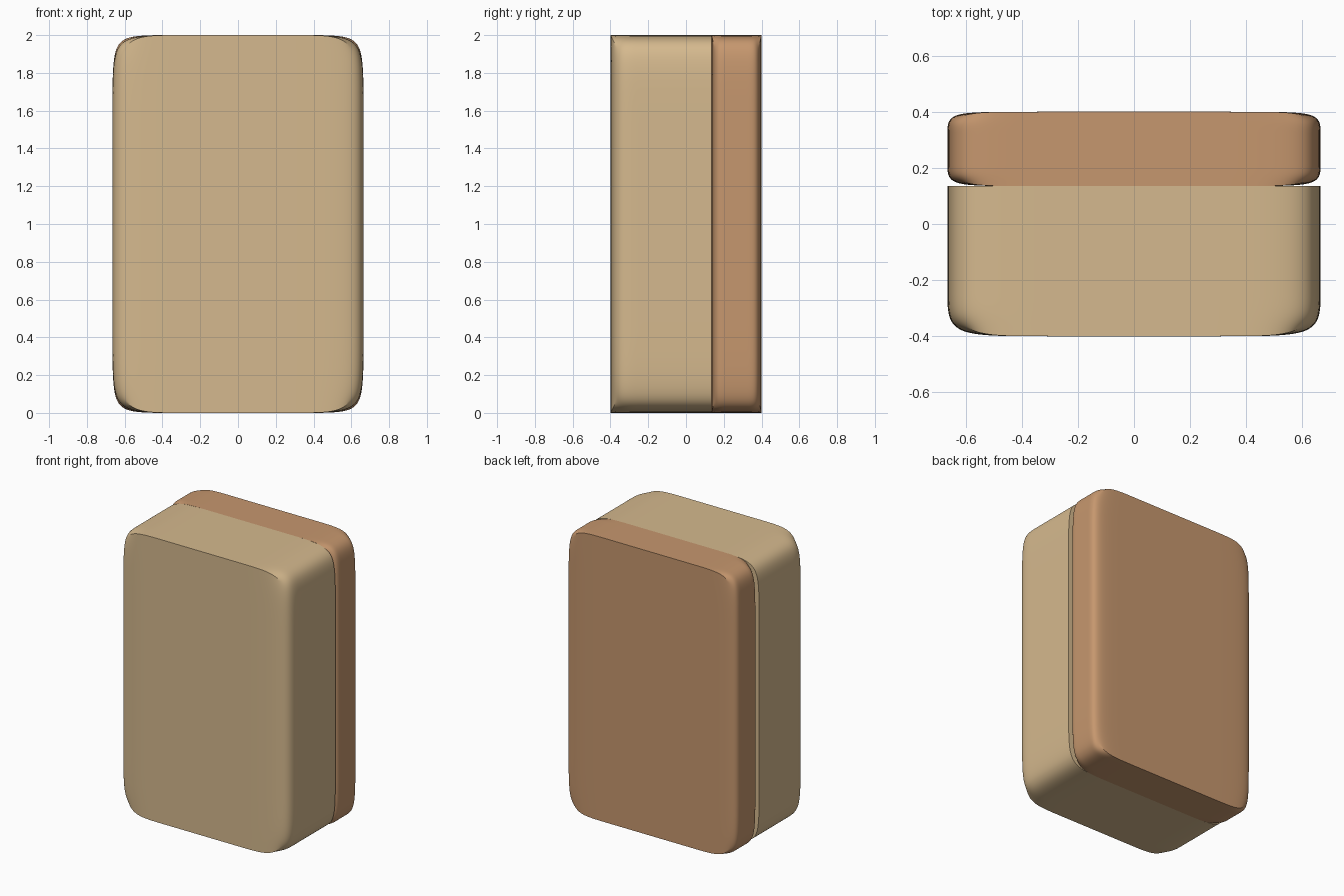
import bpy, bmesh

if "Cube" in bpy.data.objects:
    bpy.data.objects.remove(bpy.data.objects["Cube"])


def srgb(*rgb):
    return [((c / 255 + 0.055) / 1.055) ** 2.4 for c in rgb] + [1.0]


def material(name, rgb):
    m = bpy.data.materials.new(name)
    m.diffuse_color = srgb(*rgb)
    m.use_nodes = True
    m.node_tree.nodes["Principled BSDF"].inputs["Base Color"].default_value = m.diffuse_color
    return m


def slab(name, mat, y0, y1, hx, hy, hz, sharp_back):
    """Box with support loops, creased along x so only the sides round off."""
    xs = [-0.665, -0.665 + hx, 0.665 - hx, 0.665]
    ys = [y0, y0 + hy, y1 - hy, y1]
    zs = [0, hz, 2 - hz, 2]
    bm = bmesh.new()
    grid = {}

    def vert(i, j, k):
        if (i, j, k) not in grid:
            grid[i, j, k] = bm.verts.new((xs[i], ys[j], zs[k]))
        return grid[i, j, k]

    for a in range(3):
        for b in range(3):
            for s in (0, 3):
                quad = [(a, b), (a + 1, b), (a + 1, b + 1), (a, b + 1)]
                bm.faces.new([vert(s, p, q) for p, q in quad])
                bm.faces.new([vert(p, s, q) for p, q in quad])
                bm.faces.new([vert(p, q, s) for p, q in quad])
    bmesh.ops.recalc_face_normals(bm, faces=bm.faces)
    crease = bm.edges.layers.float.new("crease_edge")
    for e in bm.edges:
        a, b = (v.co for v in e.verts)
        along_x = abs(a.x - b.x) > 1e-4
        on_end = all(min(abs(c.y - y0), abs(c.y - y1)) < 1e-4 for c in (a, b))
        on_cap = all(c.z < 1e-4 or c.z > 1.999 for c in (a, b))
        back_rim = (sharp_back and all(abs(c.y - y1) < 1e-4 for c in (a, b))
                    and e.calc_face_angle(0) > 1)
        if (along_x and on_end and on_cap) or back_rim:
            e[crease] = 1.0
    me = bpy.data.meshes.new(name)
    bm.to_mesh(me)
    bm.free()
    me.materials.append(mat)
    ob = bpy.data.objects.new(name, me)
    bpy.context.collection.objects.link(ob)
    sub = ob.modifiers.new("Subdivision", 'SUBSURF')
    sub.levels = sub.render_levels = 4
    bpy.context.view_layer.objects.active = ob
    ob.select_set(True)
    bpy.ops.object.modifier_apply(modifier=sub.name)
    bpy.ops.object.shade_smooth_by_angle(angle=0.6)
    ob.select_set(False)


# front body and back cover
slab("front_body", material("tan", (213, 185, 142)), -0.4, 0.135, 0.28, 0.14, 0.28, True)
slab("back_cover", material("copper_brown", (198, 151, 110)), 0.135, 0.4, 0.22, 0.07, 0.28, False)
